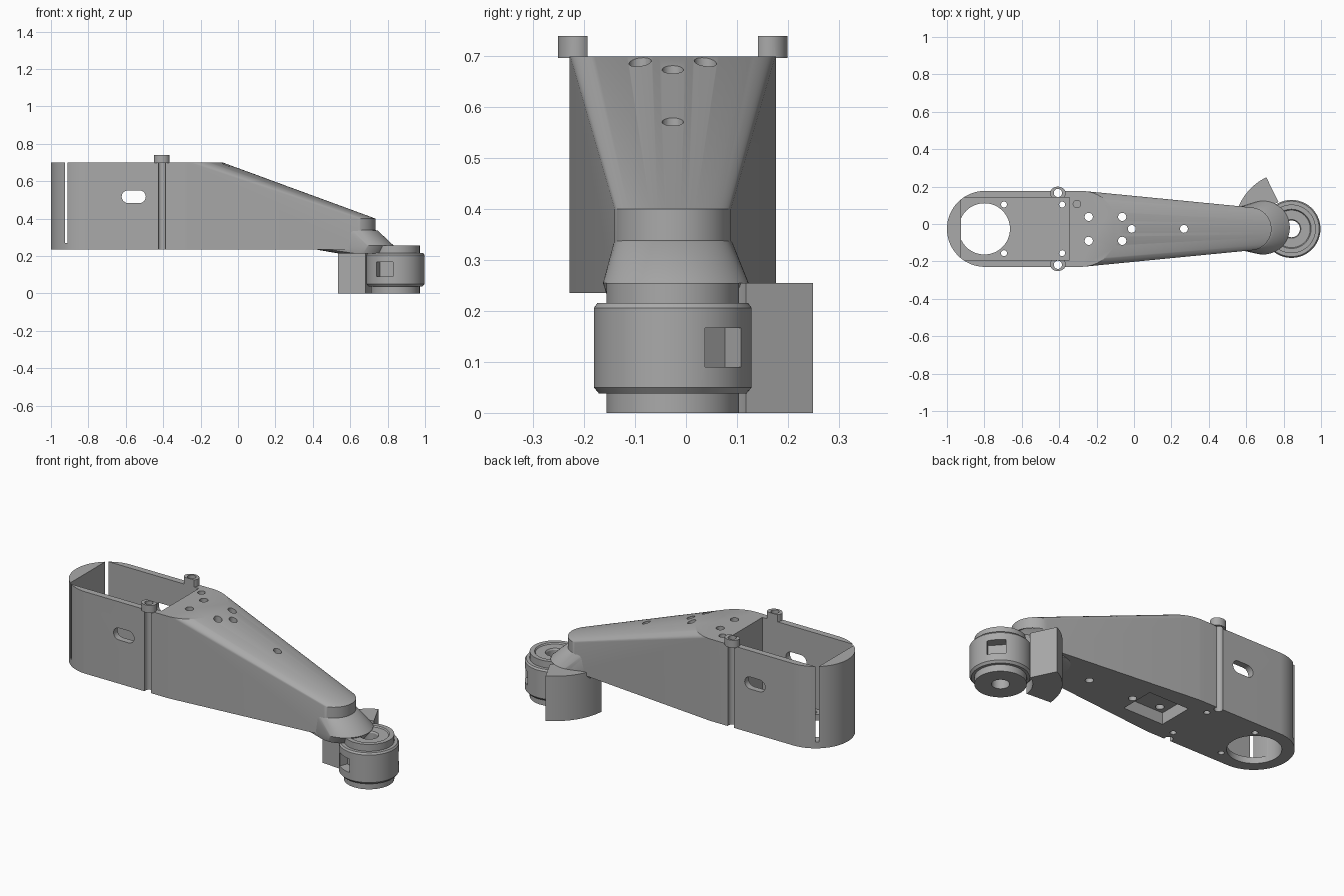
import bpy, bmesh, math
from mathutils import Vector, Matrix

if "Cube" in bpy.data.objects:
    bpy.data.objects.remove(bpy.data.objects["Cube"])

gray = bpy.data.materials.new("machined gray")
gray.use_nodes = True
COLOR = (0.4, 0.4, 0.4, 1)
gray.diffuse_color = COLOR
gray.node_tree.nodes["Principled BSDF"].inputs["Base Color"].default_value = COLOR

YC = -0.026                  # symmetry plane of the arm
WHEEL = Vector((0.842, YC, 0))


def finish(name, bm):
    bmesh.ops.recalc_face_normals(bm, faces=bm.faces)
    mesh = bpy.data.meshes.new(name)
    bm.to_mesh(mesh)
    bm.free()
    mesh.materials.append(gray)
    obj = bpy.data.objects.new(name, mesh)
    bpy.context.collection.objects.link(obj)
    return obj


def disc_hull(name, discs, n=96):
    """Convex hull around horizontal discs given as (x, y, z, radius)."""
    bm = bmesh.new()
    for x, y, z, r in discs:
        for i in range(n):
            a = math.tau * i / n
            bm.verts.new((x + r * math.cos(a), y + r * math.sin(a), z))
    hull = bmesh.ops.convex_hull(bm, input=bm.verts)
    loose = [v for v in bm.verts if not v.link_faces]
    bmesh.ops.delete(bm, geom=loose, context='VERTS')
    bmesh.ops.dissolve_limit(bm, angle_limit=0.002, verts=bm.verts, edges=bm.edges)
    return finish(name, bm)


def cylinder(name, x, y, z0, z1, r, n=32):
    bm = bmesh.new()
    bmesh.ops.create_cone(bm, cap_ends=True, segments=n, radius1=r, radius2=r, depth=z1 - z0,
                          matrix=Matrix.Translation((x, y, (z0 + z1) / 2)))
    return finish(name, bm)


def box(name, x0, x1, y0, y1, z0, z1, turn=None):
    bm = bmesh.new()
    size = Matrix.Diagonal((x1 - x0, y1 - y0, z1 - z0, 1))
    place = Matrix.Translation(((x0 + x1) / 2, (y0 + y1) / 2, (z0 + z1) / 2))
    bmesh.ops.create_cube(bm, size=1, matrix=(turn or Matrix()) @ place @ size)
    return finish(name, bm)


def prism(name, points, offset):
    bm = bmesh.new()
    face = bm.faces.new([bm.verts.new(p) for p in points])
    ext = bmesh.ops.extrude_face_region(bm, geom=[face])
    bmesh.ops.translate(bm, vec=offset, verts=[g for g in ext["geom"] if isinstance(g, bmesh.types.BMVert)])
    return finish(name, bm)


def boolean(obj, tools, operation='DIFFERENCE'):
    bpy.context.view_layer.objects.active = obj
    for tool in tools:
        tool.hide_render = True
        mod = obj.modifiers.new("cut", 'BOOLEAN')
        mod.object, mod.operation, mod.solver = tool, operation, 'EXACT'
        bpy.ops.object.modifier_apply(modifier=mod.name)
        bpy.data.objects.remove(tool)


def smooth(obj, degrees=30):
    bpy.ops.object.select_all(action='DESELECT')
    obj.select_set(True)
    bpy.context.view_layer.objects.active = obj
    bpy.ops.object.shade_smooth_by_angle(angle=math.radians(degrees))


# Main arm: round-ended housing tapering and sloping down to a small nose
BOTTOM, TOP = 0.235, 0.70
body = disc_hull("arm_housing", [
    (-0.797, YC, BOTTOM, 0.203), (-0.797, YC, TOP, 0.203),
    (-0.285, YC, BOTTOM, 0.203), (-0.285, YC, TOP, 0.203),
    (0.62, YC, BOTTOM, 0.115), (0.62, YC, 0.40, 0.115)])

# Raised bosses beside the open compartment
BOSS_X = -0.407
for side in (-1, 1):
    boss = cylinder("boss", BOSS_X, 0, 0.6, 0.74, 0.042)
    boss.data.transform(Matrix.Diagonal((1, 0.85, 1, 1)))
    boss.data.transform(Matrix.Translation((0, YC + side * 0.19, 0)))
    # the boss only stands above the rim
    boolean(boss, [box("trim", -1, 1, -1, 1, 0, TOP - 0.003)])
    boolean(body, [boss], 'UNION')

# Open compartment, bottom pocket and round opening in the floor
cuts = [box("compartment", -0.926, -0.345, YC - 0.167, YC + 0.167, 0.27, 0.9),
        cylinder("floor_opening", -0.8, YC, 0.1, 0.5, 0.137, 64),
        box("underside_pocket", -0.29, -0.04, YC - 0.1, YC + 0.1, 0.1, 0.30)]

# Bolt grooves through the bosses, and screw holes
for side in (-1, 1):
    cuts.append(cylinder("groove", BOSS_X, YC + side * 0.192, 0.1, 0.9, 0.022))
    for x in (-0.695, -0.384):
        cuts.append(cylinder("floor_screw", x, YC + side * 0.13, 0.1, 0.5, 0.016, 20))
    for x in (-0.242, -0.063):
        cuts.append(cylinder("top_screw", x, YC + side * 0.064, 0.1, 0.9, 0.022, 24))
for x in (-0.012, 0.267):
    cuts.append(cylinder("ridge_screw", x, YC, 0.1, 0.9, 0.021, 24))
cuts.append(cylinder("pin_hole", -0.305, 0.107, 0.66, 0.9, 0.02, 24))

# Rounded slots through both side walls
slot = []
for cx, start in ((-0.527, -90), (-0.588, 90)):
    for i in range(13):
        a = math.radians(start + 15 * i)
        slot.append((cx + 0.034 * math.cos(a), -0.5, 0.517 + 0.034 * math.sin(a)))
cuts.append(prism("side_slot", slot, (0, 1, 0)))
boolean(body, cuts)
smooth(body)

# Flared neck joining the nose to the wheel
neck = disc_hull("neck", [
    (0.60, YC, 0.345, 0.113), (0.635, YC, 0.335, 0.113),
    (0.52, YC, 0.234, 0.10), (0.69, -0.02, 0.255, 0.143), (0.67, -0.02, 0.213, 0.13)])
smooth(neck)

# Wheel: lathed profile with chamfered rim, hubs and bore
profile = [(0.045, 0), (0.13, 0), (0.13, 0.038), (0.145, 0.038), (0.155, 0.05),
           (0.155, 0.206), (0.148, 0.216), (0.13, 0.216), (0.13, 0.255), (0.105, 0.255),
           (0.1, 0.248), (0.05, 0.248), (0.045, 0.24)]
SEG = 72
bm = bmesh.new()
rings = []
for i in range(SEG):
    a = math.tau * i / SEG
    rings.append([bm.verts.new((WHEEL.x + r * math.cos(a), WHEEL.y + r * math.sin(a), z))
                  for r, z in profile])
for i in range(SEG):
    here, there = rings[i], rings[(i + 1) % SEG]
    for j in range(len(profile)):
        k = (j + 1) % len(profile)
        bm.faces.new((here[j], there[j], there[k], here[k]))
wheel = finish("wheel", bm)
windows = []
for angle in (42, 247):
    turn = Matrix.Translation(WHEEL) @ Matrix.Rotation(math.radians(angle), 4, 'Z')
    windows.append(box("window", 0.10, 0.2, -0.048, 0.048, 0.09, 0.167, turn))
boolean(wheel, windows)
smooth(wheel)

# Curved guard plate behind the wheel
arc = []
for radius, order in ((0.307, range(17)), (0.16, range(16, -1, -1))):
    for i in order:
        a = math.radians(116 + 60 * i / 16)
        arc.append(WHEEL + Vector((radius * math.cos(a), radius * math.sin(a), 0)))
guard = prism("wheel_guard", arc, (0, 0, 0.255))
smooth(guard)
